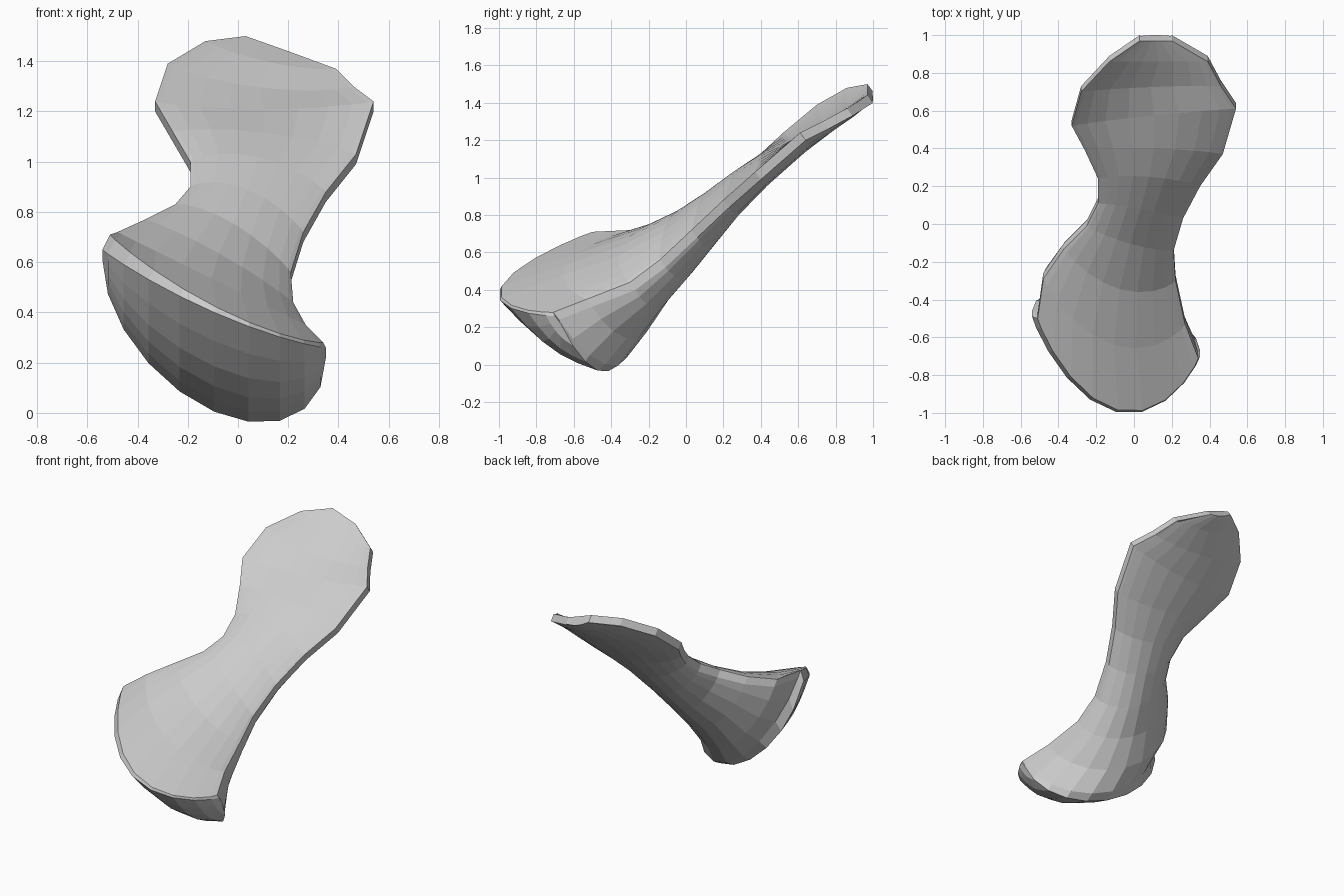
import bpy, bmesh, math
from mathutils import Vector

default_cube = bpy.data.objects.get("Cube")
if default_cube:
    bpy.data.objects.remove(default_cube, do_unlink=True)

# Single bone-grey material
grey = bpy.data.materials.new("light_grey")
grey.use_nodes = True
colour = (.6, .6, .6, 1)
grey.diffuse_color = colour
shader = next(n for n in grey.node_tree.nodes if n.type == 'BSDF_PRINCIPLED')
shader.inputs["Base Color"].default_value = colour
shader.inputs["Roughness"].default_value = .8

# Cross sections from the broad front end to the thin back plate:
# left edge, right edge, (y, z) swell of the upper side, (y, z) swell of the underside
SECTIONS = [
    ((-.54, -.49, .65), (.35, -.7, .26), (-.4, -.055), (.22, -.45)),
    ((-.51, -.5, .71), (.34, -.71, .28), (-.38, -.075), (.29, -.455)),
    ((-.48, -.29, .72), (.27, -.53, .35), (-.23, 0), (.2, -.36)),
    ((-.37, -.13, .77), (.22, -.3, .44), (-.13, .03), (.12, -.26)),
    ((-.25, -.01, .83), (.21, -.14, .56), (-.03, .06), (.11, -.2)),
    ((-.19, .11, .9), (.26, .03, .72), (.01, .08), (.09, -.16)),
    ((-.19, .24, 1), (.35, .2, .88), (.03, .08), (.07, -.13)),
    ((-.26, .39, 1.12), (.47, .37, 1.03), (.02, .04), (.06, -.11)),
    ((-.33, .52, 1.24), (.54, .61, 1.24), (.01, -.03), (.06, -.11)),
    ((-.28, .7, 1.39), (.46, .73, 1.3), (.01, -.05), (.05, -.1)),
    ((-.13, .86, 1.48), (.39, .86, 1.37), (0, -.03), (.04, -.08)),
    ((.03, .97, 1.5), (.2, .97, 1.44), (0, 0), (.03, -.05)),
]
STEPS = 10
RIM = Vector((0, .03, -.04))   # thickness of the side edges


def section_points(left, right, upper_swell, lower_swell, lower_power):
    """Closed D-shaped outline: upper side left to right, underside back again."""
    left, right = Vector(left), Vector(right)
    upper, lower = [], []
    for i in range(STEPS + 1):
        angle = math.pi * i / STEPS
        arc = max(0, math.sin(angle))
        chord = left.lerp(right, (1 - math.cos(angle)) / 2)
        upper.append(chord + Vector((0, *upper_swell)) * arc ** 1.7)
        lower.append(chord + RIM * (1 - arc)
                     + Vector((0, *lower_swell)) * arc ** lower_power)
    return upper + lower[::-1]


def bridge(bm, ring_a, ring_b):
    n = len(ring_a)
    for i in range(n):
        j = (i + 1) % n
        bm.faces.new((ring_a[i], ring_a[j], ring_b[j], ring_b[i]))


def close_end(bm, ring, bulge, rows):
    """Cap an outline with columns from upper to lower side, swelling outwards."""
    columns = []
    for i in range(STEPS + 1):
        top, bottom = ring[i], ring[-1 - i]
        swell = bulge * math.sin(math.pi * i / STEPS)
        middle = []
        # The columns at both sides are single rim edges
        if 0 < i < STEPS:
            for k in range(1, rows):
                t = k / rows
                middle.append(bm.verts.new(
                    top.co.lerp(bottom.co, t) + swell * math.sin(math.pi * t)))
        columns.append([top, *middle, bottom])
    for a, b in zip(columns, columns[1:]):
        if len(a) == len(b):
            for k in range(len(a) - 1):
                bm.faces.new((a[k], a[k + 1], b[k + 1], b[k]))
        else:
            bm.faces.new(a + b[::-1])


# Loft the sections into one body and close both ends
bm = bmesh.new()
rings = []
for index, section in enumerate(SECTIONS):
    power = 1 + min(index, 4) * .1   # rounder at the front end
    rings.append([bm.verts.new(p) for p in section_points(*section, power)])
for ring_a, ring_b in zip(rings, rings[1:]):
    bridge(bm, ring_a, ring_b)
close_end(bm, rings[0], Vector((0, -.02, -.06)), 5)
close_end(bm, rings[-1], Vector(), 1)
bmesh.ops.recalc_face_normals(bm, faces=bm.faces[:])

mesh = bpy.data.meshes.new("bone_body")
bm.to_mesh(mesh)
bm.free()
mesh.materials.append(grey)
bone_body = bpy.data.objects.new("bone_body", mesh)
bpy.context.collection.objects.link(bone_body)
